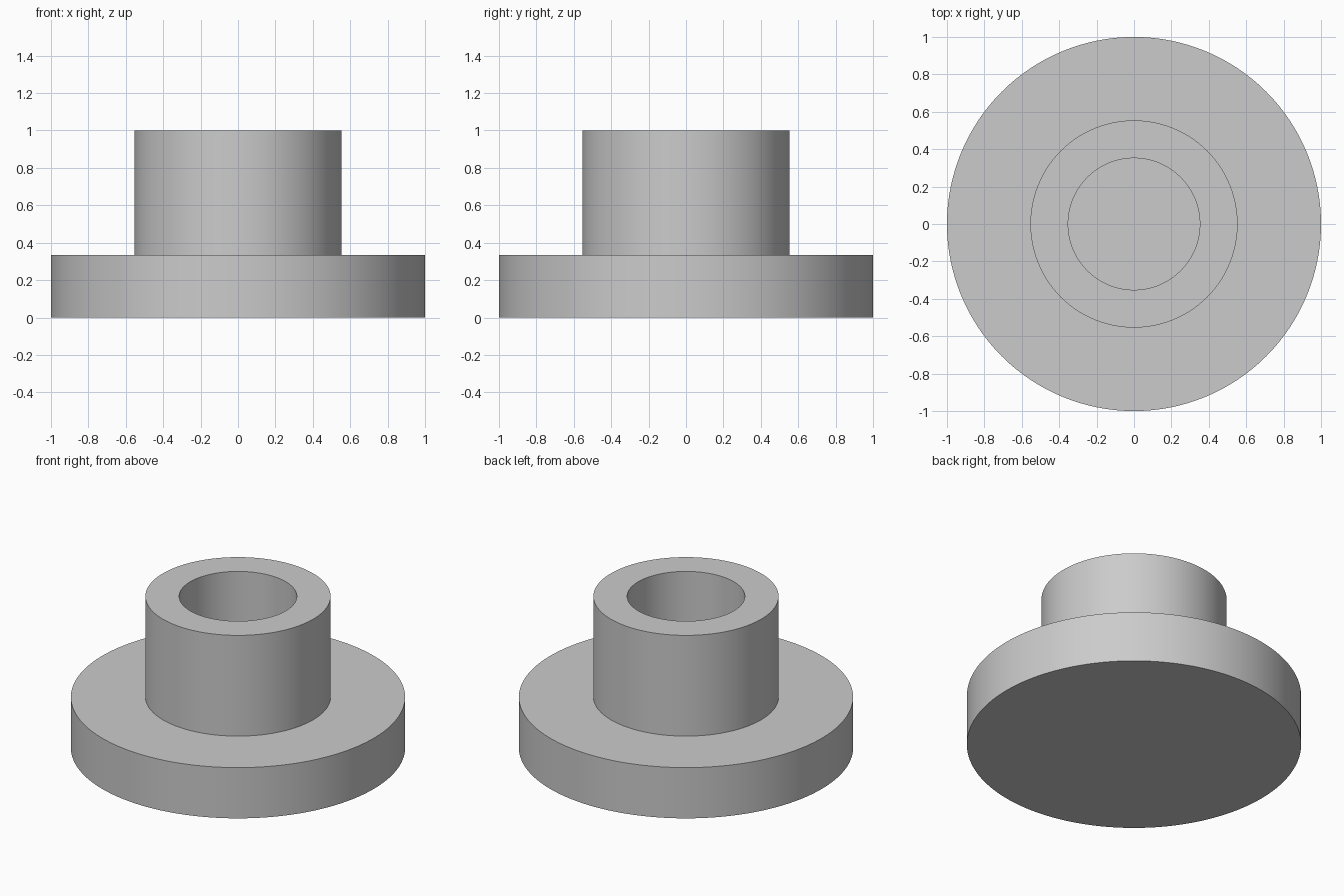
import bpy
import bmesh
import math

cube = bpy.data.objects.get("Cube")
if cube:
    bpy.data.objects.remove(cube, do_unlink=True)

FLANGE_RADIUS, FLANGE_TOP = 1.0, 0.335
BOSS_RADIUS, BOSS_TOP = 0.554, 1.0
BORE_RADIUS, BORE_FLOOR = 0.352, 0.335
SEGMENTS = 128

# Plain grey material
grey = bpy.data.materials.new("plain_grey")
grey.use_nodes = True
colour = (0.6, 0.6, 0.6, 1)
grey.diffuse_color = colour
grey.node_tree.nodes["Principled BSDF"].inputs["Base Color"].default_value = colour

# Half section of the flanged bushing: closed base, flange, boss, blind bore
profile = [
    (0, 0),
    (FLANGE_RADIUS, 0),
    (FLANGE_RADIUS, FLANGE_TOP),
    (BOSS_RADIUS, FLANGE_TOP),
    (BOSS_RADIUS, BOSS_TOP),
    (BORE_RADIUS, BOSS_TOP),
    (BORE_RADIUS, BORE_FLOOR),
    (0, BORE_FLOOR),
]

# Revolve the section about the z axis
bm = bmesh.new()
points = [bm.verts.new((r, 0, z)) for r, z in profile]
edges = [bm.edges.new(pair) for pair in zip(points, points[1:])]
bmesh.ops.spin(bm, geom=points + edges, cent=(0, 0, 0), axis=(0, 0, 1),
               angle=math.tau, steps=SEGMENTS)
bmesh.ops.remove_doubles(bm, verts=bm.verts, dist=0.0001)
bmesh.ops.recalc_face_normals(bm, faces=bm.faces)

mesh = bpy.data.meshes.new("flanged_bushing")
bm.to_mesh(mesh)
bm.free()
mesh.materials.append(grey)
bushing = bpy.data.objects.new("flanged_bushing", mesh)
bpy.context.collection.objects.link(bushing)

# Smooth walls with crisp rims
bpy.ops.object.select_all(action="DESELECT")
bushing.select_set(True)
bpy.context.view_layer.objects.active = bushing
bpy.ops.object.shade_smooth_by_angle(angle=math.radians(30))
